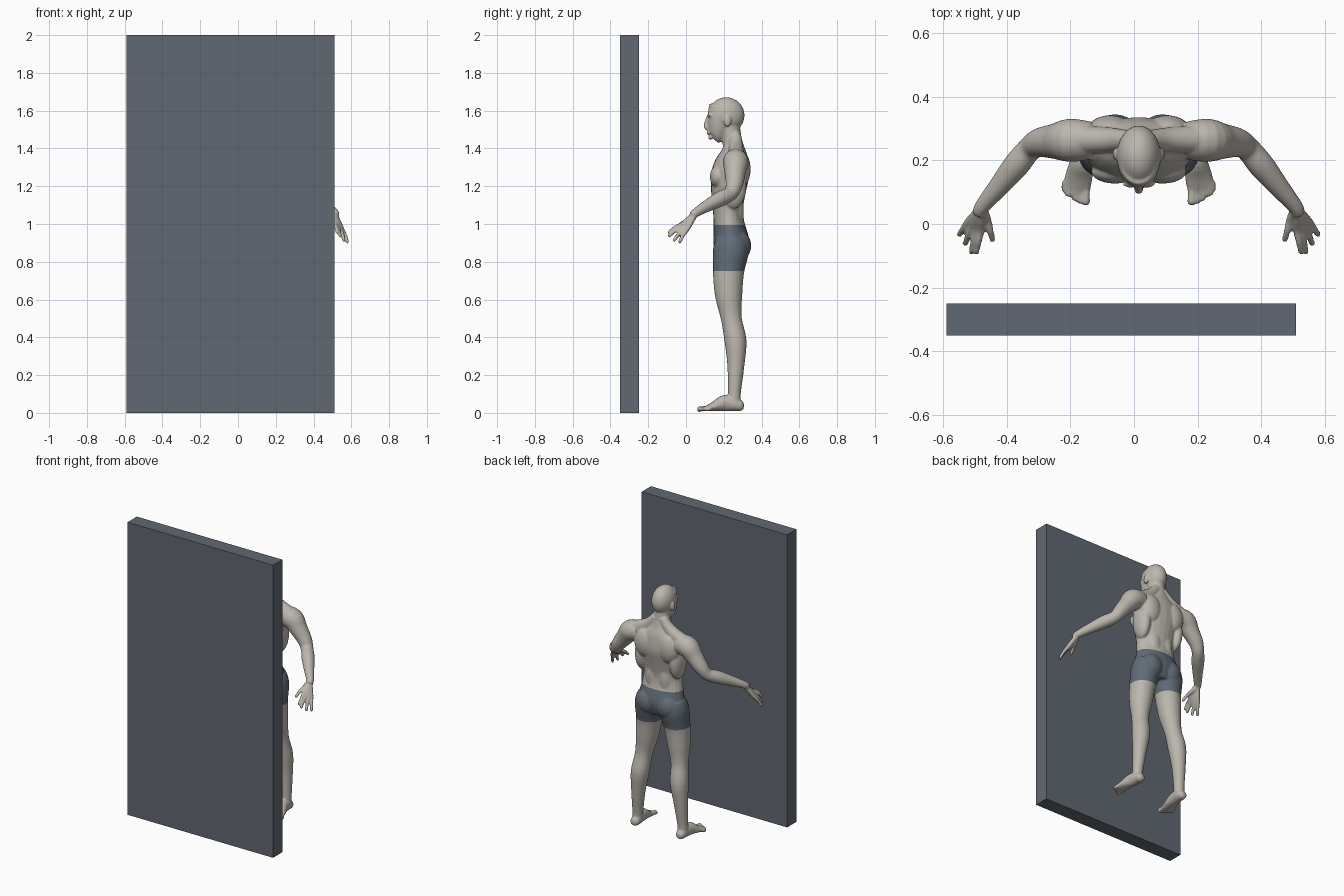
import bpy
import bmesh
from math import cos, sin, tau
from mathutils import Vector, Matrix

if "Cube" in bpy.data.objects:
    bpy.data.objects.remove(bpy.data.objects["Cube"], do_unlink=True)

AXIS_X = 0.015          # the figure's own symmetry line
X, Y, Z = Vector((1, 0, 0)), Vector((0, 1, 0)), Vector((0, 0, 1))


def material(name, color):
    mat = bpy.data.materials.new(name)
    mat.use_nodes = True
    mat.diffuse_color = (*color, 1)
    mat.node_tree.nodes["Principled BSDF"].inputs["Base Color"].default_value = (*color, 1)
    return mat


def add_object(name, bm, mats):
    mesh = bpy.data.meshes.new(name)
    bm.to_mesh(mesh)
    bm.free()
    obj = bpy.data.objects.new(name, mesh)
    bpy.context.collection.objects.link(obj)
    for mat in mats:
        mesh.materials.append(mat)
    return obj


def smooth_path(points, steps=4):
    """Catmull-Rom interpolation of position and radii together."""
    pts = [Vector(p) for p in points]
    pts = [pts[0]] + pts + [pts[-1]]
    out = []
    for a, b, c, d in zip(pts, pts[1:], pts[2:], pts[3:]):
        for i in range(steps):
            t = i / steps
            out.append(b + (c - a) * (t / 2) + (a * 2 - b * 5 + c * 4 - d) * (t * t / 2)
                       + (b * 3 - a - c * 3 + d) * (t ** 3 / 2))
    return out + [pts[-1]]


def loft(bm, points, ref=Y, mirror=True, sides=24):
    """Closed tube through (x, y, z, radius_a, radius_b) sections."""
    path = smooth_path(points)
    centres = [p.to_3d() if len(p) == 3 else Vector(p[:3]) for p in path]
    for sign in ((1, -1) if mirror else (1,)):
        rings = []
        for i, p in enumerate(path):
            t = (centres[min(i + 1, len(path) - 1)] - centres[max(i - 1, 0)]).normalized()
            a = ref.cross(t).normalized()
            b = t.cross(a)
            ring = []
            for k in range(sides):
                ang = tau * k / sides
                v = centres[i] + a * (p[3] * cos(ang)) + b * (p[4] * sin(ang))
                ring.append(bm.verts.new((v.x * sign, v.y, v.z)))
            rings.append(ring)
        for r, s in zip(rings, rings[1:]):
            for k in range(sides):
                n = (k + 1) % sides
                bm.faces.new((r[k], r[n], s[n], s[k]))
        bm.faces.new(rings[0][::-1])
        bm.faces.new(rings[-1])


def limb(bm, points, ref=Y):
    """Round tube through (x, y, z, radius) sections, on both sides."""
    loft(bm, [(*p, p[3]) for p in points], ref)


def blob(bm, centre, size, mirror=True):
    for sign in ((1, -1) if mirror else (1,)):
        place = Matrix.Translation((centre[0] * sign, centre[1], centre[2]))
        bmesh.ops.create_uvsphere(bm, u_segments=24, v_segments=16, radius=1,
                                  matrix=place @ Matrix.Diagonal((*size, 1)))


skin = material("warm grey skin", (0.5, 0.47, 0.42))
cloth = material("slate shorts", (0.12, 0.15, 0.18))
slate = material("slate slab", (0.12, 0.14, 0.165))

# Upright slab in front of the figure
bm = bmesh.new()
bmesh.ops.create_cube(bm, size=1, matrix=Matrix.Translation((-0.04, -0.3, 1))
                      @ Matrix.Diagonal((1.1, 0.1, 2, 1)))
add_object("slab", bm, [slate])

bm = bmesh.new()

# Torso and neck
loft(bm, [(0, .24, .82, .11, .07), (0, .24, .9, .16, .095), (0, .228, 1, .145, .082),
          (0, .222, 1.08, .138, .08), (0, .225, 1.18, .155, .093), (0, .237, 1.28, .175, .1),
          (0, .25, 1.36, .15, .078), (0, .25, 1.41, .085, .056), (0, .242, 1.45, .058, .053),
          (0, .23, 1.52, .054, .055)], mirror=False)
blob(bm, (.075, .165, 1.25), (.075, .038, .06))       # chest muscles
blob(bm, (.09, .288, 1.29), (.075, .054, .1))         # shoulder blades
blob(bm, (.13, .25, 1.2), (.045, .07, .12))           # flanks
blob(bm, (.045, .27, 1.06), (.05, .036, .12))         # lower back
blob(bm, (.075, .272, .885), (.078, .073, .085))      # buttocks
limb(bm, [(.025, .262, 1.47, .03), (.085, .265, 1.405, .038), (.18, .265, 1.355, .045)])

# Head
blob(bm, (0, .213, 1.575), (.07, .097, .096), mirror=False)
loft(bm, [(0, .15, 1.448, .022, .024), (0, .163, 1.465, .04, .044), (0, .176, 1.51, .056, .062),
          (0, .188, 1.57, .064, .074), (0, .2, 1.62, .06, .078)], mirror=False)
loft(bm, [(0, .118, 1.57, .008, .008), (0, .108, 1.535, .01, .012),
          (0, .108, 1.512, .014, .013), (0, .118, 1.5, .01, .008)], mirror=False)   # nose
blob(bm, (0, .118, 1.482), (.022, .009, .009), mirror=False)                        # lips
blob(bm, (0, .13, 1.458), (.02, .012, .012), mirror=False)                          # chin
blob(bm, (.026, .126, 1.575), (.026, .012, .009))                                   # brows
blob(bm, (.072, .22, 1.545), (.01, .019, .032))                                     # ears

# Arms
limb(bm, [(.15, .262, 1.335, .06), (.215, .263, 1.325, .068), (.262, .26, 1.27, .056),
          (.31, .256, 1.21, .046), (.342, .237, 1.163, .039), (.385, .185, 1.135, .041),
          (.438, .12, 1.1, .033), (.492, .055, 1.062, .024), (.5, .035, 1.045, .022)])

# Hands: each finger runs from wrist through knuckle to tip
wrist = Vector((.493, .05, 1.056))
fingers = [((.475, .01, 1.02), (.458, -.055, .975)),
           ((.497, -.02, .998), (.512, -.095, .952)),
           ((.511, -.018, .987), (.527, -.094, .934)),
           ((.525, -.01, .977), (.547, -.066, .909)),
           ((.537, .005, .97), (.566, -.036, .9))]
for knuckle, tip in fingers:
    k, t = Vector(knuckle), Vector(tip)
    middle = k.lerp(t, .5) + Z * .006
    limb(bm, [(*wrist, .016), (*wrist.lerp(k, .6), .0145), (*k, .0125), (*middle, .0105),
              (*k.lerp(t, .93), .009), (*t, .005)], ref=X)

# Legs
limb(bm, [(.08, .24, .92, .085), (.09, .238, .86, .095), (.105, .225, .75, .083),
          (.12, .226, .62, .072), (.135, .24, .5, .055), (.148, .262, .38, .058),
          (.16, .264, .25, .045), (.17, .256, .1, .034), (.172, .258, .04, .034)])
blob(bm, (.134, .212, .52), (.034, .026, .045))       # kneecaps

# Feet and toes
loft(bm, [(.172, .306, .034, .014, .014), (.172, .292, .036, .028, .027),
          (.172, .26, .045, .034, .036), (.178, .205, .052, .036, .043),
          (.188, .15, .035, .043, .026), (.196, .11, .024, .043, .015),
          (.196, .09, .021, .036, .011)], ref=Z)
for i, tip in enumerate((.06, .064, .072, .086, .102)):
    r = .0145 if i == 0 else .0105
    x = .167 + i * .0165
    limb(bm, [(x, .125, .025, r), (x, tip + .03, .023, r * .9),
              (x, tip + .008, .019, r), (x, tip, .018, r * .6)], ref=Z)

bmesh.ops.translate(bm, verts=bm.verts, vec=(AXIS_X, 0, 0))
bmesh.ops.recalc_face_normals(bm, faces=bm.faces)
figure = add_object("figure", bm, [skin, cloth])

# Fuse the parts into one soft skin
fuse = figure.modifiers.new("fuse", "REMESH")
fuse.mode = "VOXEL"
fuse.voxel_size = 0.0055
relax = figure.modifiers.new("relax", "SMOOTH")
relax.factor = 0.5
relax.iterations = 4
fused = bpy.data.meshes.new_from_object(figure.evaluated_get(bpy.context.evaluated_depsgraph_get()))
figure.modifiers.clear()

# Cut the waistband and hems, then colour the shorts between them
HEM, WAIST = 0.75, 0.995
bm = bmesh.new()
bm.from_mesh(fused)
for height in (HEM, WAIST):
    bmesh.ops.bisect_plane(bm, geom=bm.verts[:] + bm.edges[:] + bm.faces[:],
                           plane_co=(0, 0, height), plane_no=Z)
for face in bm.faces:
    c = face.calc_center_median()
    face.smooth = True
    face.material_index = int(HEM < c.z < WAIST and abs(c.x - AXIS_X) < .3)
bm.to_mesh(figure.data)
bm.free()
bpy.data.meshes.remove(fused)
